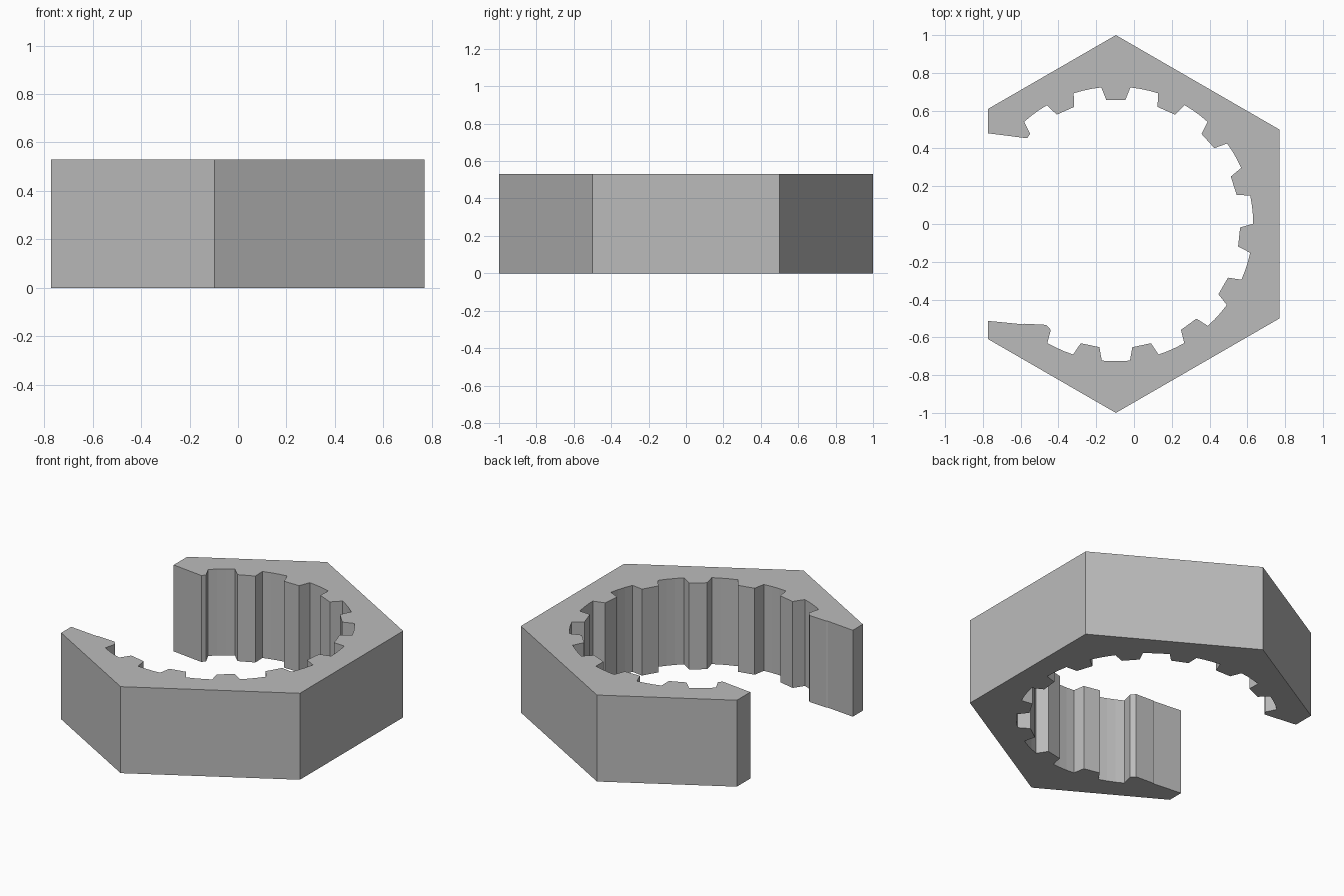
import bpy
import bmesh
from math import radians, cos, sin, sqrt

if "Cube" in bpy.data.objects:
    bpy.data.objects.remove(bpy.data.objects["Cube"], do_unlink=True)

HEIGHT = 0.53
CX = sqrt(3) / -9 + 0.096        # bore and hexagon centre on x
HALF = sqrt(3) / 2               # hexagon apothem
CX = 0.77 - HALF
LEFT = -0.772
BORE, TIP = 0.727, 0.658         # bore and tooth tip radii
PITCH, BASE, CROWN = 24, 6.1, 4.4  # tooth spacing and half widths, degrees


def polar(r, deg):
    return (CX + r * cos(radians(deg)), r * sin(radians(deg)))


# Outer hexagon, open on its -x side
edge_y = 1 - (CX - LEFT) / sqrt(3)
profile = [(LEFT, -edge_y), (CX, -1), (CX + HALF, -0.5),
           (CX + HALF, 0.5), (CX, 1), (LEFT, edge_y)]

# Upper open end, cutting through the last tooth
profile += [(LEFT, 0.48), (-0.566, 0.454), polar(TIP, 138 - CROWN)]

# Toothed bore, running clockwise between the two cut teeth
for i in range(10):
    start = 138 - PITCH * i
    arc_from, arc_to = start - BASE, start - PITCH + BASE
    for k in range(4):
        profile.append(polar(BORE, arc_from + (arc_to - arc_from) * k / 3))
    tooth = start - PITCH
    profile += [polar(TIP, tooth + CROWN), polar(TIP, tooth - CROWN)]

# Last gap and the lower open end
last = 138 - PITCH * 10
for k in range(4):
    profile.append(polar(BORE, last - BASE - (PITCH - 2 * BASE) * k / 3))
profile += [polar(TIP, last - PITCH + CROWN), (-0.464, -0.534),
            (-0.58, -0.528), (-0.59, -0.531), (LEFT, -0.513)]

# Extrude the profile into a solid
bm = bmesh.new()
face = bm.faces.new([bm.verts.new((x, y, 0)) for x, y in profile])
top = bmesh.ops.extrude_face_region(bm, geom=[face])["geom"]
bmesh.ops.translate(bm, vec=(0, 0, HEIGHT),
                    verts=[v for v in top if isinstance(v, bmesh.types.BMVert)])
bmesh.ops.recalc_face_normals(bm, faces=bm.faces[:])
mesh = bpy.data.meshes.new("toothed_hex_ring")
bm.to_mesh(mesh)
bm.free()
ring = bpy.data.objects.new("toothed_hex_ring", mesh)
bpy.context.collection.objects.link(ring)

# Plain grey material
grey = bpy.data.materials.new("plain_grey")
grey.use_nodes = True
colour = (0.5, 0.5, 0.5, 1)
grey.diffuse_color = colour
grey.node_tree.nodes["Principled BSDF"].inputs["Base Color"].default_value = colour
mesh.materials.append(grey)
